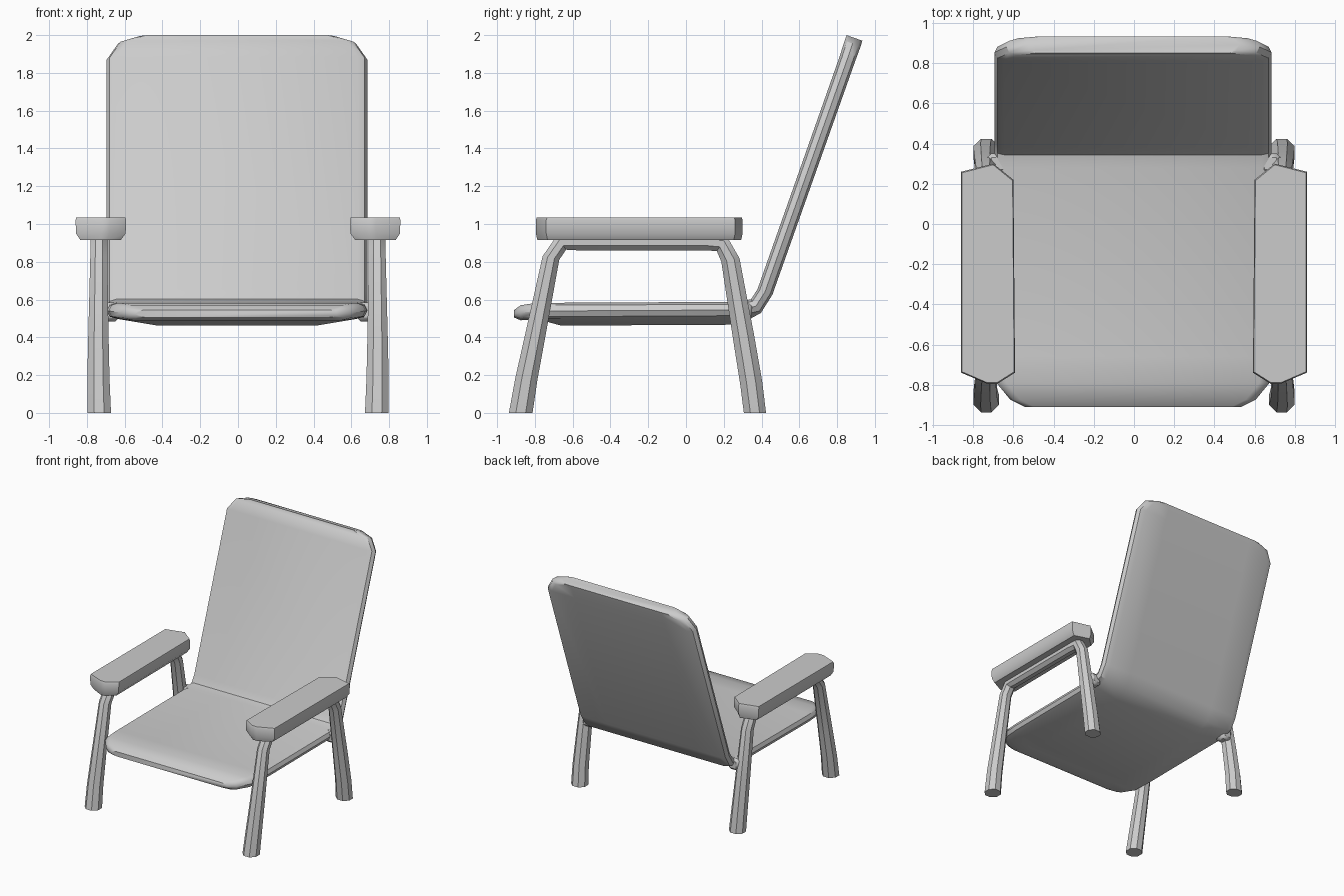
import bpy, bmesh
from math import sin, cos, pi, radians
from mathutils import Vector

if "Cube" in bpy.data.objects:
    bpy.data.objects.remove(bpy.data.objects["Cube"])


def make_object(name, bm, mirror=False, angle=40):
    bmesh.ops.recalc_face_normals(bm, faces=bm.faces)
    mesh = bpy.data.meshes.new(name)
    bm.to_mesh(mesh)
    bm.free()
    obj = bpy.data.objects.new(name, mesh)
    bpy.context.collection.objects.link(obj)
    if mirror:
        obj.modifiers.new("mirror", 'MIRROR')
    bpy.ops.object.select_all(action='DESELECT')
    obj.select_set(True)
    bpy.context.view_layer.objects.active = obj
    bpy.ops.object.shade_smooth_by_angle(angle=radians(angle))
    return obj


def loft(rings):
    bm = bmesh.new()
    loops = [[bm.verts.new(p) for p in ring] for ring in rings]
    n = len(loops[0])
    for a, b in zip(loops, loops[1:]):
        for i in range(n):
            j = (i + 1) % n
            bm.faces.new((a[i], a[j], b[j], b[i]))
    bm.faces.new(loops[0])
    bm.faces.new(loops[-1])
    return bm


# seat and backrest: one bent panel (y, z, half width, half thickness, tilt, belly)
def panel_ring(y, z, w, t, tilt, belly):
    a = radians(tilt)
    half = [(0.42, -t - belly), (w - 0.06, -t), (w - 0.015, -0.7 * t),
            (w, 0), (w - 0.015, 0.7 * t), (w - 0.05, t)]
    section = half + [(-x, h) for x, h in reversed(half)]
    return [Vector((x - 0.005, y - sin(a) * h, z + cos(a) * h)) for x, h in section]


panel = [(-0.91, 0.525, 0.54, 0.02, 0, 0), (-0.875, 0.53, 0.61, 0.04, 0, 0),
         (-0.79, 0.54, 0.68, 0.043, 0, 0), (-0.66, 0.54, 0.69, 0.043, 0, 0.035),
         (0.28, 0.545, 0.69, 0.043, 0, 0.035), (0.37, 0.565, 0.69, 0.045, 35, 0),
         (0.418, 0.64, 0.69, 0.042, 70.5, 0), (0.853, 1.87, 0.69, 0.043, 70.5, 0),
         (0.882, 1.955, 0.63, 0.045, 70.5, 0), (0.892, 1.985, 0.53, 0.044, 70.5, 0)]
make_object("seat_and_backrest", loft([panel_ring(*s) for s in panel]))

# armrests: clipped outline, rounded towards the underside
outline = [(0.86, 0.26), (0.70, 0.30), (0.60, 0.22), (0.592, -0.74),
           (0.68, -0.795), (0.73, -0.795), (0.86, -0.74)]
centre = Vector((0.735, -0.25))
layers = [(1.035, 0.97, 0.99), (1.02, 1, 1), (0.95, 0.98, 1), (0.915, 0.8, 0.985)]
make_object("armrests", loft([
    [Vector((centre.x + (x - centre.x) * sx, centre.y + (y - centre.y) * sy, z))
     for x, y in outline] for z, sx, sy in layers]), mirror=True)


# leg frames: tube up the front leg, along under the armrest, down the back leg
def tube_ring(x, y, z, tilt, rx, r):
    a = radians(tilt)
    ring = []
    for i in range(8):
        t = 2 * pi * (i + 0.5) / 8
        h = r * sin(t) * 1.06
        ring.append(Vector((x + rx * cos(t) * 1.06, y - sin(a) * h, z + cos(a) * h)))
    return ring


tube = [(0.735, -0.875, 0, 90, 0.064, 0.064), (0.739, -0.845, 0.18, 85, 0.06, 0.06),
        (0.739, -0.80, 0.40, 79, 0.055, 0.055), (0.737, -0.715, 0.82, 79, 0.046, 0.046),
        (0.735, -0.66, 0.90, 35, 0.046, 0.045), (0.735, -0.58, 0.905, 0, 0.046, 0.045),
        (0.735, 0.10, 0.905, 0, 0.046, 0.045), (0.735, 0.19, 0.895, -35, 0.046, 0.048),
        (0.737, 0.235, 0.81, -80, 0.046, 0.05), (0.739, 0.305, 0.40, -80, 0.055, 0.058),
        (0.739, 0.345, 0.16, -83, 0.06, 0.06), (0.735, 0.365, 0, -90, 0.064, 0.06)]
make_object("leg_frames", loft([tube_ring(*s) for s in tube]), mirror=True)

# small brackets joining the seat to the back legs
bm = bmesh.new()
bmesh.ops.create_cube(bm, size=1)
bmesh.ops.scale(bm, vec=(0.1, 0.1, 0.1), verts=bm.verts)
bmesh.ops.translate(bm, vec=(0.68, 0.30, 0.535), verts=bm.verts)
bmesh.ops.bevel(bm, geom=bm.edges[:], offset=0.02, segments=1, affect='EDGES')
make_object("seat_brackets", bm, mirror=True)
